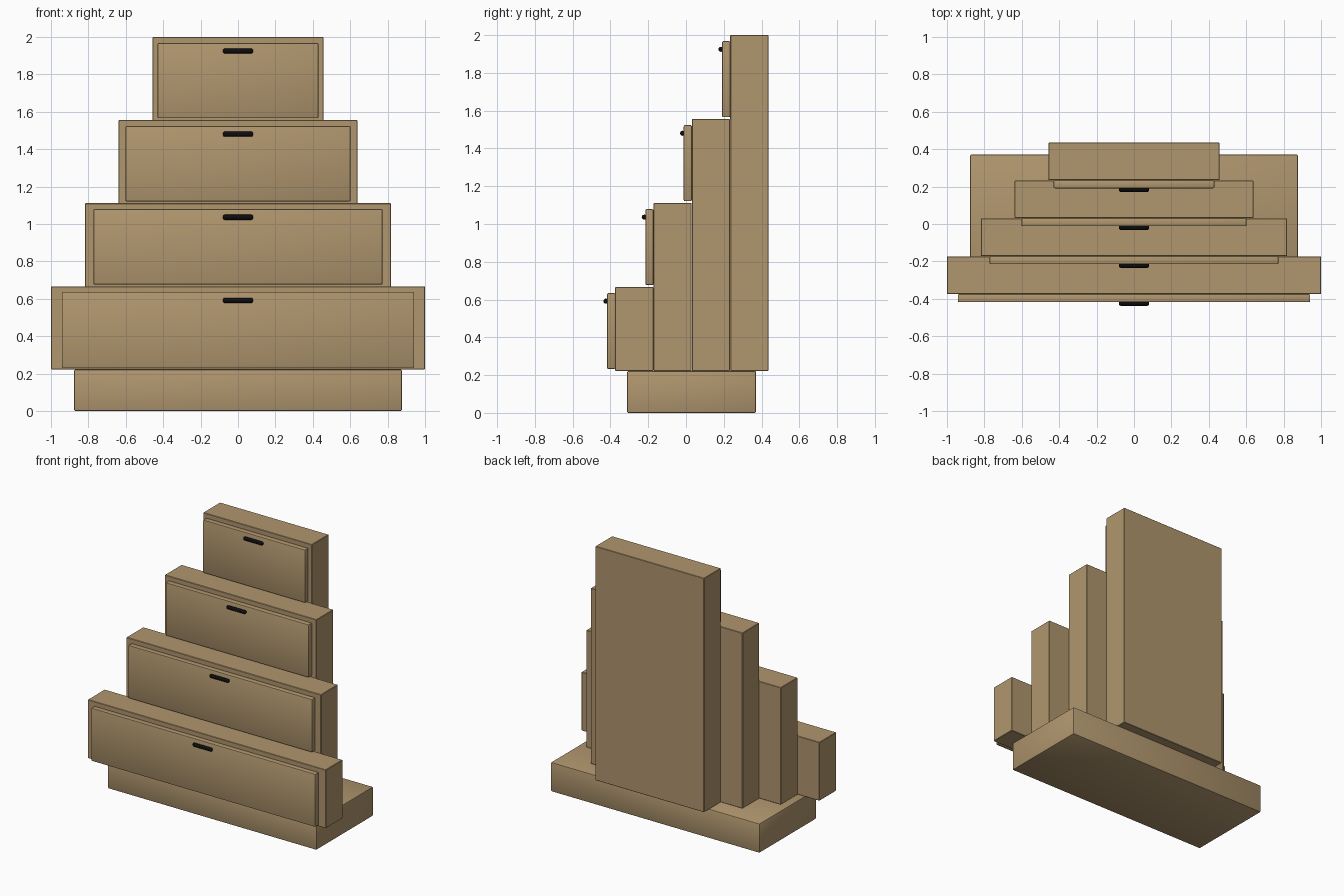
import bpy

cube = bpy.data.objects.get("Cube")
if cube:
    bpy.data.objects.remove(cube, do_unlink=True)


def make_material(name, color):
    mat = bpy.data.materials.new(name)
    mat.use_nodes = True
    mat.diffuse_color = color
    bsdf = mat.node_tree.nodes["Principled BSDF"]
    bsdf.inputs["Base Color"].default_value = color
    bsdf.inputs["Roughness"].default_value = 0.6
    return mat


wood = make_material("tan_wood", (0.434, 0.305, 0.156, 1))
black = make_material("black_metal", (0.004, 0.004, 0.004, 1))


def box(name, half_width, y0, y1, z0, z1, mat, bevel=0.0, segments=2):
    """Box centred on x with optional rounded edges."""
    bpy.ops.mesh.primitive_cube_add(
        size=1, location=(0, (y0 + y1) / 2, (z0 + z1) / 2))
    obj = bpy.context.object
    obj.name = name
    obj.scale = (2 * half_width, y1 - y0, z1 - z0)
    bpy.ops.object.transform_apply(location=False, rotation=False, scale=True)
    obj.data.materials.append(mat)
    if bevel:
        mod = obj.modifiers.new("rounded_edges", 'BEVEL')
        mod.width = bevel
        mod.segments = segments
        bpy.ops.object.modifier_apply(modifier=mod.name)
        bpy.ops.object.shade_smooth_by_angle()
    return obj


BASE_TOP = 0.222
STEP_HEIGHT = 0.4445
DEPTH = 0.203
FRONT_Y = -0.375

# Plinth
box("plinth", 0.877, -0.312, 0.371, 0, BASE_TOP, wood, 0.008)

# Stepped cabinets, each with a drawer front and a handle
tiers = [("bottom", 1.0, 0.942), ("lower", 0.818, 0.773),
         ("upper", 0.638, 0.602), ("top", 0.457, 0.43)]
for i, (label, cabinet_half, drawer_half) in enumerate(tiers):
    y = FRONT_Y + i * DEPTH
    z = BASE_TOP + i * STEP_HEIGHT
    top = z + STEP_HEIGHT
    box(label + "_cabinet", cabinet_half, y, y + DEPTH - 0.001,
        BASE_TOP, top, wood, 0.003, 1)
    box(label + "_drawer_front", drawer_half, y - 0.043, y,
        z + 0.01, top - 0.032, wood, 0.007)

    # Rounded bar handle
    bpy.ops.mesh.primitive_cylinder_add(
        vertices=16, radius=0.0135, depth=0.16,
        location=(0, y - 0.049, top - 0.075), rotation=(0, 1.5708, 0))
    handle = bpy.context.object
    handle.name = label + "_handle"
    handle.data.materials.append(black)
    mod = handle.modifiers.new("rounded_ends", 'BEVEL')
    mod.width = 0.009
    mod.segments = 3
    bpy.ops.object.modifier_apply(modifier=mod.name)
    bpy.ops.object.shade_smooth_by_angle()
